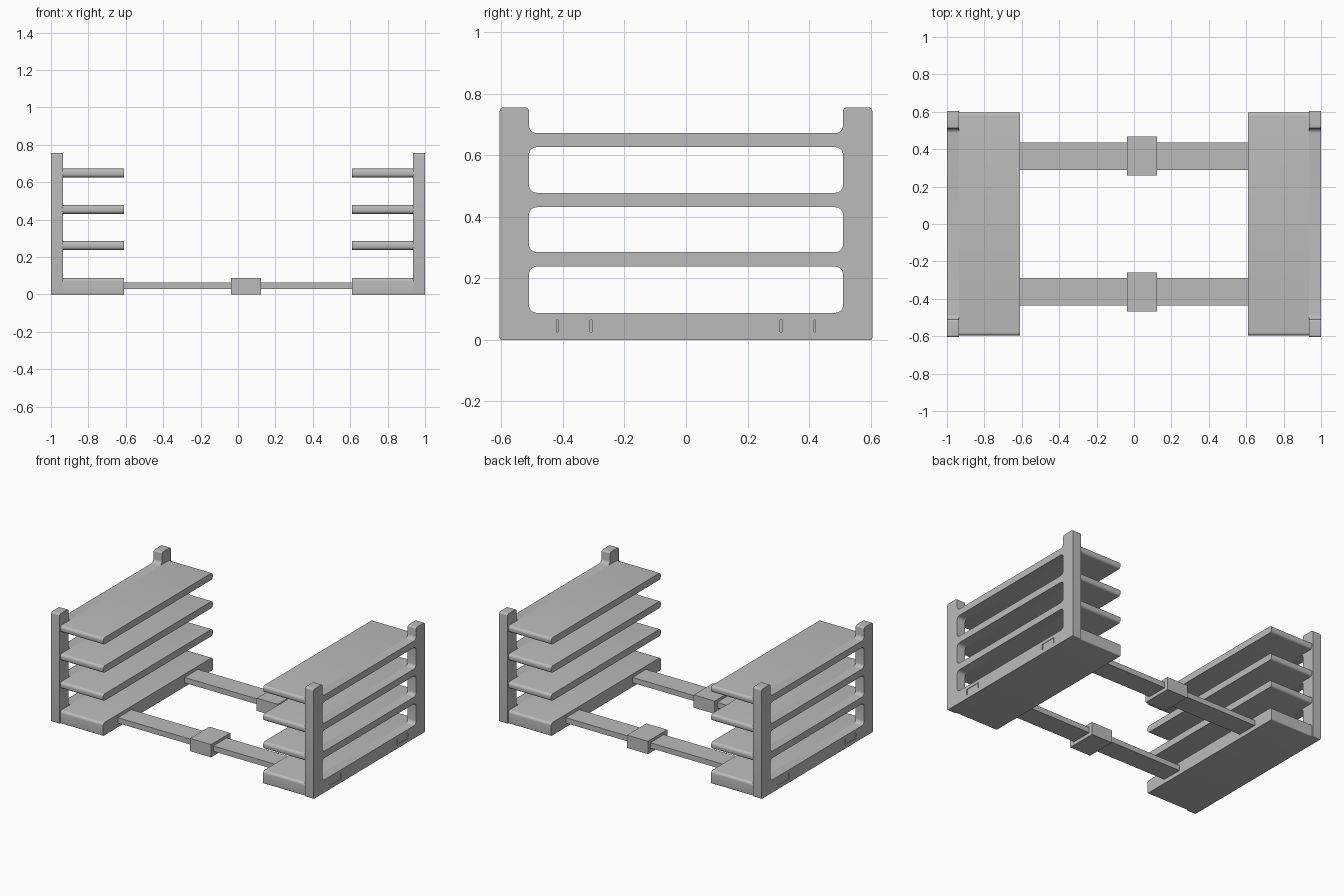
import bpy
import math
from mathutils import Matrix, Vector

cube = bpy.data.objects.get("Cube")
if cube:
    bpy.data.objects.remove(cube, do_unlink=True)

grey = bpy.data.materials.new("plain grey")
grey.use_nodes = True
grey.diffuse_color = (0.5, 0.5, 0.5, 1)
grey.node_tree.nodes["Principled BSDF"].inputs["Base Color"].default_value = (0.5, 0.5, 0.5, 1)


def fillet(corners, steps=6):
    """Round each (y, z, radius) corner of a right-angled outline."""
    out = []
    for i, (y, z, r) in enumerate(corners):
        p = Vector((y, z))
        a = (Vector(corners[i - 1][:2]) - p).normalized() * r
        b = (Vector(corners[(i + 1) % len(corners)][:2]) - p).normalized() * r
        if r == 0:
            out.append(p)
            continue
        for k in range(steps + 1):
            t = k / steps * math.pi / 2
            out.append(p + a * (1 - math.sin(t)) + b * (1 - math.cos(t)))
    return out


def rect(y0, y1, z0, z1, low=0.0, high=None):
    high = low if high is None else high
    return fillet([(y0, z0, low), (y1, z0, low), (y1, z1, high), (y0, z1, high)])


def extrude_x(name, outlines, x0, x1):
    """Extrude a y-z outline, with any further outlines as holes, from x0 to x1."""
    curve = bpy.data.curves.new(name, 'CURVE')
    curve.dimensions = '2D'
    curve.fill_mode = 'BOTH'
    curve.extrude = abs(x1 - x0) / 2
    for points in outlines:
        spline = curve.splines.new('POLY')
        spline.points.add(len(points) - 1)
        for dst, p in zip(spline.points, points):
            dst.co = (p.x, p.y, 0, 1)
        spline.use_cyclic_u = True
    obj = bpy.data.objects.new(name, curve)
    bpy.context.collection.objects.link(obj)
    obj.matrix_world = Matrix(((0, 0, 1, (x0 + x1) / 2), (1, 0, 0, 0), (0, 1, 0, 0), (0, 0, 0, 1)))
    curve.materials.append(grey)
    bpy.ops.object.select_all(action='DESELECT')
    obj.select_set(True)
    bpy.context.view_layer.objects.active = obj
    bpy.ops.object.convert(target='MESH')
    bpy.ops.object.shade_smooth_by_angle(angle=math.radians(35))


INNER, JOIN, OUTER = 0.61, 0.936, 1.0
HALF, POST = 0.605, 0.51
BASE_TOP = 0.088
SHELVES = [(0.238, 0.285), (0.431, 0.478), (0.626, 0.672)]

# End frame outline: two posts with a rounded notch between them
top = SHELVES[-1][1]
outline = fillet([(-HALF, 0, 0.006), (HALF, 0, 0.006), (HALF, 0.755, 0.012), (POST, 0.755, 0.012),
                  (POST, top, 0.025), (-POST, top, 0.025), (-POST, 0.755, 0.012), (-HALF, 0.755, 0.012)])

# Windows between the shelves, then slots for the bar ends
holes = []
floor = BASE_TOP
for low, high in SHELVES:
    holes.append(rect(-POST, POST, floor, low, 0.025))
    floor = high
for y in (-0.363, 0.363):
    holes.append(rect(y - 0.058, y + 0.058, 0.026, 0.065))

for side, s in (("left", 1), ("right", -1)):
    extrude_x(side + "_end_frame", [outline] + holes, s * JOIN, s * OUTER)
    extrude_x(side + "_base", [rect(-0.597, 0.597, 0, BASE_TOP, 0.006, 0.018)], s * INNER, s * JOIN)
    for i, (low, high) in enumerate(SHELVES):
        extrude_x(f"{side}_shelf_{i + 1}", [rect(-0.597, 0.597, low, high, 0.018)], s * INNER, s * JOIN)

# Connecting bars with tongues showing in the slots, and a sleeve on each
for name, y in (("front", -0.363), ("back", 0.363)):
    extrude_x(name + "_bar", [rect(y - 0.073, y + 0.073, 0.028, 0.065)], -INNER, INNER)
    for side, s in (("left", 1), ("right", -1)):
        extrude_x(f"{name}_{side}_tongue", [rect(y - 0.052, y + 0.052, 0.026, 0.065)],
                  s * JOIN, s * (OUTER - 0.003))
    extrude_x(name + "_sleeve", [rect(y - 0.105, y + 0.105, 0, BASE_TOP),
                                 rect(y - 0.077, y + 0.077, 0.024, 0.069)], -0.038, 0.122)
